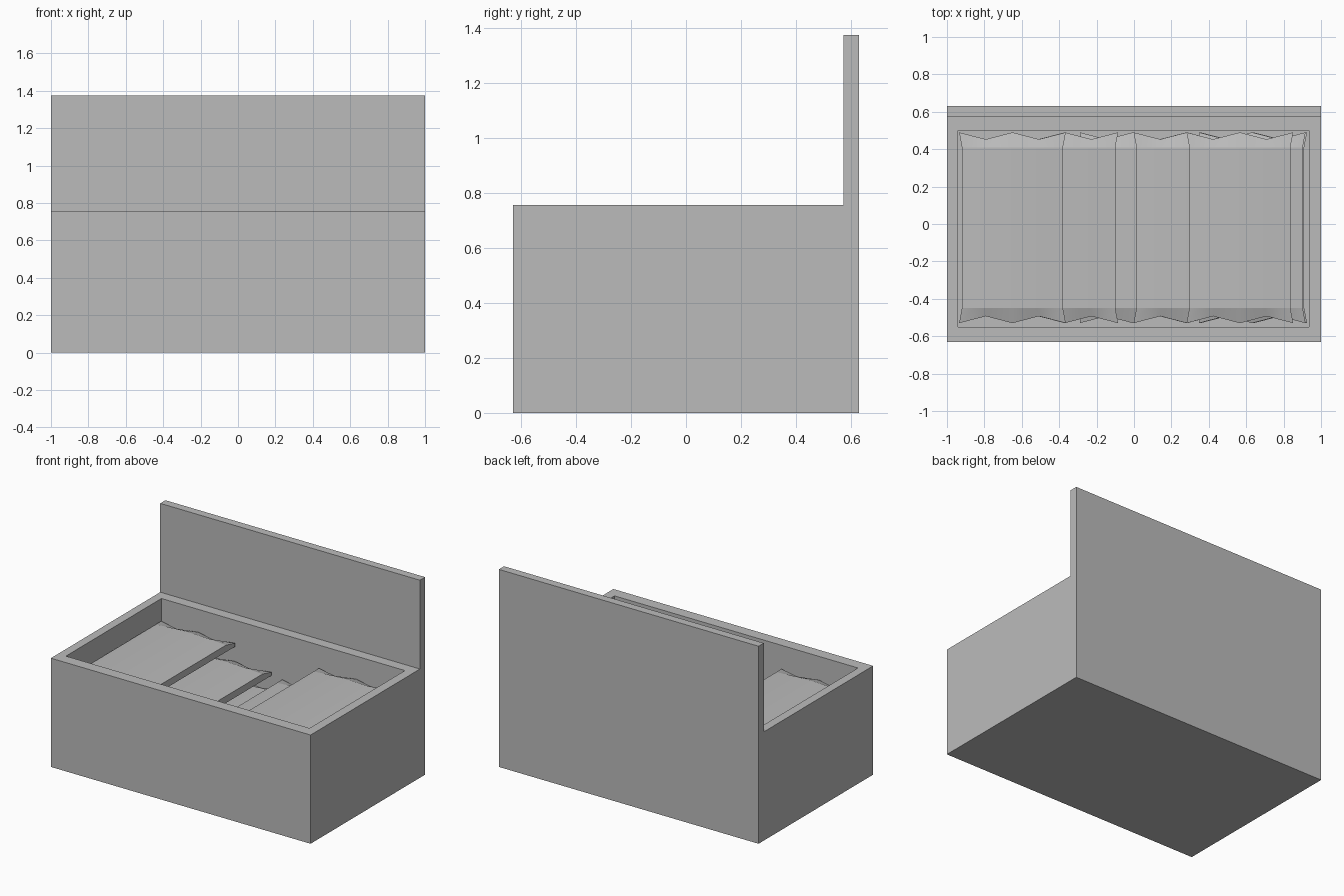
import bpy
import bmesh

old = bpy.data.objects.get("Cube")
if old:
    bpy.data.objects.remove(old, do_unlink=True)

# One plain grey for everything
grey = bpy.data.materials.new("plain_grey")
grey.use_nodes = True
grey.diffuse_color = (0.5, 0.5, 0.5, 1)
grey.node_tree.nodes["Principled BSDF"].inputs["Base Color"].default_value = (0.5, 0.5, 0.5, 1)


def finish(bm, name):
    bmesh.ops.recalc_face_normals(bm, faces=bm.faces)
    mesh = bpy.data.meshes.new(name)
    bm.to_mesh(mesh)
    bm.free()
    mesh.materials.append(grey)
    obj = bpy.data.objects.new(name, mesh)
    bpy.context.collection.objects.link(obj)
    return obj


def activate(obj):
    bpy.ops.object.select_all(action='DESELECT')
    obj.select_set(True)
    bpy.context.view_layer.objects.active = obj


def extruded_profile(name, points, x0, x1):
    """Sweep a closed (y, z) profile along x."""
    bm = bmesh.new()
    face = bm.faces.new([bm.verts.new((x0, y, z)) for y, z in points])
    swept = bmesh.ops.extrude_face_region(bm, geom=[face])["geom"]
    moved = [v for v in swept if isinstance(v, bmesh.types.BMVert)]
    bmesh.ops.translate(bm, verts=moved, vec=(x1 - x0, 0, 0))
    return finish(bm, name)


# Crate body with upright back panel, hollowed by a cutter
RIM, TOP, BACK = 0.757, 1.375, 0.63
crate = extruded_profile("crate", [(-BACK, 0), (BACK, 0), (BACK, TOP),
                                   (0.573, TOP), (0.573, RIM), (-BACK, RIM)], -1, 1)
cutter = extruded_profile("cavity_cutter", [(-0.55, 0.06), (0.5, 0.06),
                                            (0.5, 0.9), (-0.55, 0.9)], -0.94, 0.936)
cutter.hide_render = True
cut = crate.modifiers.new("cavity", 'BOOLEAN')
cut.operation = 'DIFFERENCE'
cut.solver = 'EXACT'
cut.object = cutter
activate(crate)
bpy.ops.object.modifier_apply(modifier=cut.name)
bpy.data.objects.remove(cutter, do_unlink=True)


def packet(name, x, z):
    """Flat pouch with a gently domed body and zigzag sealed ends."""
    columns = 8
    bm = bmesh.new()
    layers = []
    for side in (1, -1):
        rows = []
        for end, part in ((-1, "seal"), (-1, "body"), (1, "body"), (1, "seal")):
            row = []
            for i in range(columns + 1):
                u = 2 * i / columns - 1
                if part == "seal":
                    # distance to the nearest tooth tip: 0 at tips, 1 in notches
                    notch = 1 - abs((i % 4) - 2) / 2
                    co = (x + 0.285 * u, -0.02 + end * (0.51 - 0.037 * notch), z + side * 0.012)
                else:
                    co = (x + 0.27 * u, -0.02 + end * 0.43, z + side * (0.024 + 0.012 * (1 - u * u)))
                row.append(bm.verts.new(co))
            rows.append(row)
        for a, b in zip(rows, rows[1:]):
            for i in range(columns):
                bm.faces.new((a[i], a[i + 1], b[i + 1], b[i]))
        layers.append(rows)
    # Rim walls joining the two skins
    outlines = [r[0] + [row[-1] for row in r[1:-1]] + r[-1][::-1]
                + [row[0] for row in r[-2:0:-1]] for r in layers]
    top, bottom = outlines
    for i in range(len(top)):
        j = (i + 1) % len(top)
        bm.faces.new((top[i], top[j], bottom[j], bottom[i]))
    obj = finish(bm, name)
    activate(obj)
    bpy.ops.object.shade_smooth_by_angle(angle=0.17)


# Overlapping packets, loosely stacked
packet("packet_far_right", -0.65, 0.592)
packet("packet_middle_right", -0.37, 0.465)
packet("packet_middle_left", 0.283, 0.435)
packet("packet_upper_left", 0.566, 0.59)
packet("packet_far_left", 0.632, 0.512)
packet("packet_lower_middle", -0.005, 0.355)
packet("packet_lower_right", -0.65, 0.34)
packet("packet_lower_left", 0.64, 0.34)
